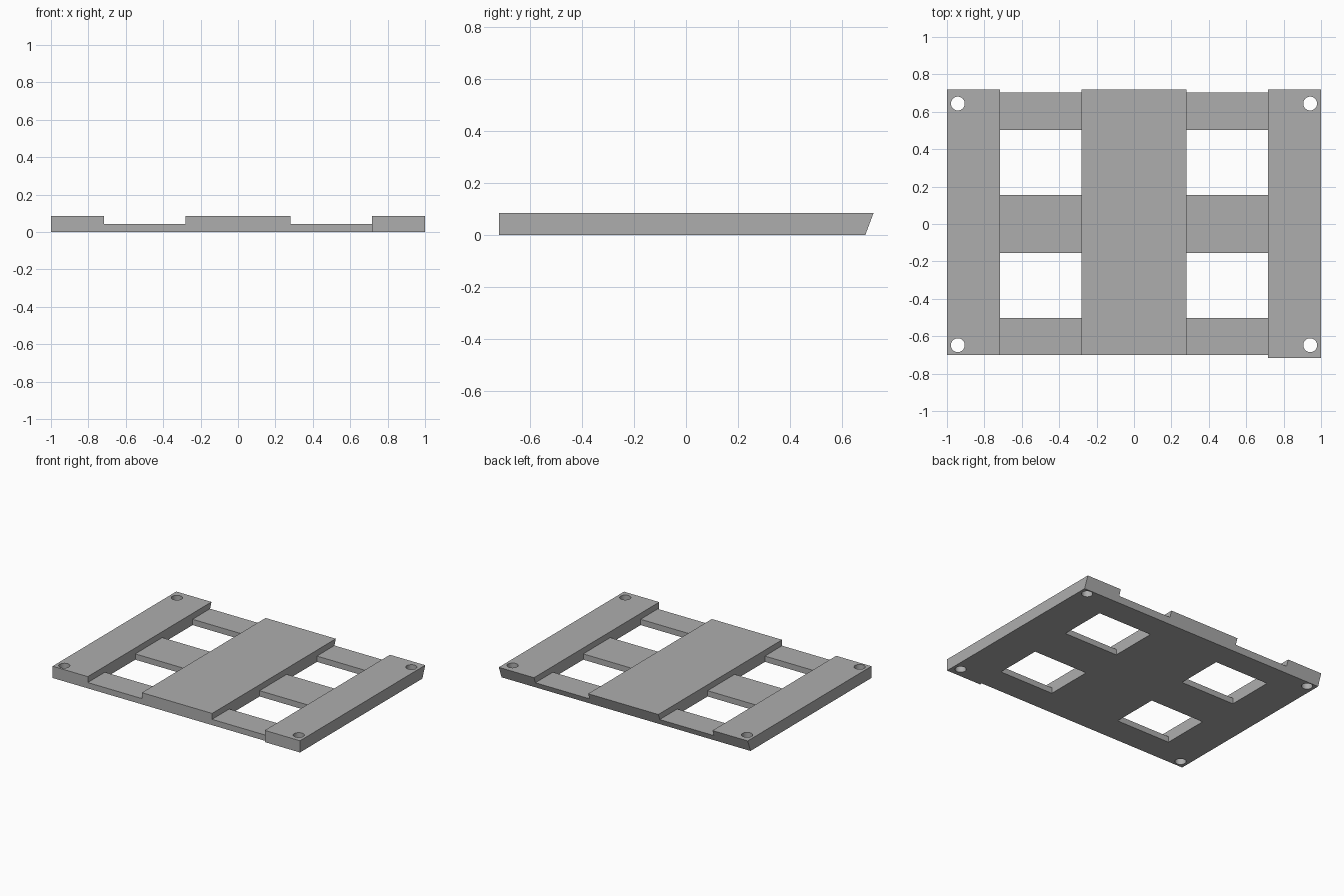
import bpy
import bmesh
import math
from mathutils import Matrix, Vector

default = bpy.data.objects.get("Cube")
if default:
    bpy.data.objects.remove(default, do_unlink=True)

HIGH, LOW = 0.085, 0.042          # rail and crossbar heights
FRONT, BACK_LOW, BACK_HIGH = -0.717, 0.688, 0.72
INNER, OUTER = 0.282, 0.717       # recess between centre slab and side rails


def material(name, value):
    mat = bpy.data.materials.new(name)
    mat.use_nodes = True
    color = (value, value, value, 1)
    mat.diffuse_color = color
    mat.node_tree.nodes["Principled BSDF"].inputs["Base Color"].default_value = color
    return mat


def add_object(name, bm):
    bmesh.ops.recalc_face_normals(bm, faces=bm.faces)
    mesh = bpy.data.meshes.new(name)
    bm.to_mesh(mesh)
    bm.free()
    obj = bpy.data.objects.new(name, mesh)
    bpy.context.collection.objects.link(obj)
    return obj


def add_box(bm, x0, x1, y0, y1, z0=-0.1, z1=0.2):
    lo, hi = Vector((x0, y0, z0)), Vector((x1, y1, z1))
    matrix = Matrix.Translation((lo + hi) / 2) @ Matrix.Diagonal((*(hi - lo), 1))
    bmesh.ops.create_cube(bm, size=1, matrix=matrix)


# Stepped plate: front profile extruded to a slanted back edge
half = [(INNER, HIGH), (INNER, LOW), (OUTER, LOW), (OUTER, HIGH), (1, HIGH), (1, 0)]
profile = half + [(-x, z) for x, z in reversed(half)]
bm = bmesh.new()
face = bm.faces.new([bm.verts.new((x, FRONT, z)) for x, z in profile])
extruded = bmesh.ops.extrude_face_region(bm, geom=[face], use_keep_orig=True)
for item in extruded["geom"]:
    if isinstance(item, bmesh.types.BMVert):
        item.co.y = BACK_LOW + (BACK_HIGH - BACK_LOW) * item.co.z / HIGH
plate = add_object("mounting_plate", bm)
plate.data.materials.append(material("mid grey", 0.42))

# Openings: four windows, four corner holes, and the set-back front edge
bm = bmesh.new()
for side in (-1, 1):
    x0, x1 = sorted((side * INNER, side * OUTER))
    add_box(bm, x0, x1, 0.155, 0.503)
    add_box(bm, x0, x1, -0.503, -0.155)
    for y in (-0.648, 0.644):
        bmesh.ops.create_cone(bm, cap_ends=True, segments=32, radius1=0.037,
                              radius2=0.037, depth=0.4,
                              matrix=Matrix.Translation((side * 0.942, y, 0)))
add_box(bm, -1.1, OUTER, -0.8, -0.7)
cutter = add_object("opening_cutter", bm)
cutter.hide_render = True

cut = plate.modifiers.new("openings", "BOOLEAN")
cut.operation = "DIFFERENCE"
cut.solver = "EXACT"
cut.object = cutter
bpy.ops.object.select_all(action="DESELECT")
plate.select_set(True)
bpy.context.view_layer.objects.active = plate
bpy.ops.object.modifier_apply(modifier=cut.name)
bpy.data.objects.remove(cutter, do_unlink=True)
bpy.ops.object.shade_smooth_by_angle(angle=math.radians(30))
